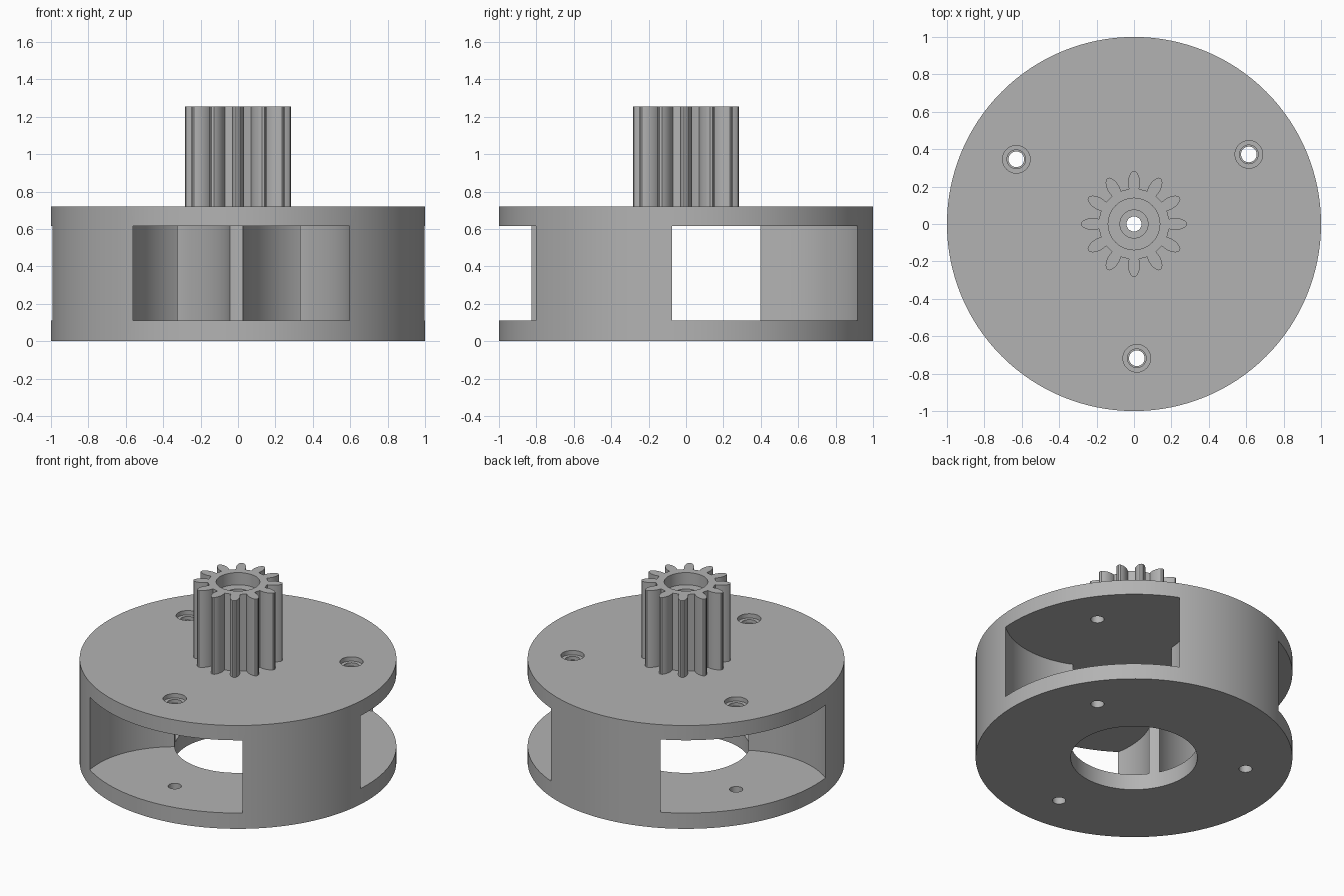
import bpy, bmesh, math
from mathutils import Vector, Matrix

if "Cube" in bpy.data.objects:
    bpy.data.objects.remove(bpy.data.objects["Cube"], do_unlink=True)

grey = bpy.data.materials.new("plain grey")
grey.use_nodes = True
colour = (0.45, 0.45, 0.45, 1)
grey.diffuse_color = colour
grey.node_tree.nodes["Principled BSDF"].inputs["Base Color"].default_value = colour


def prism(name, outline, z0, z1):
    """Extrude a closed 2D outline from z0 up to z1."""
    bm = bmesh.new()
    base = bm.faces.new([bm.verts.new((x, y, z0)) for x, y in outline])
    top = bmesh.ops.extrude_face_region(bm, geom=[base])["geom"]
    verts = [g for g in top if isinstance(g, bmesh.types.BMVert)]
    bmesh.ops.translate(bm, verts=verts, vec=(0, 0, z1 - z0))
    bmesh.ops.recalc_face_normals(bm, faces=bm.faces)
    mesh = bpy.data.meshes.new(name)
    bm.to_mesh(mesh)
    bm.free()
    mesh.materials.append(grey)
    obj = bpy.data.objects.new(name, mesh)
    bpy.context.collection.objects.link(obj)
    return obj


def circle(radius, centre=(0, 0), sides=48):
    return [(centre[0] + radius * math.cos(math.tau * i / sides),
             centre[1] + radius * math.sin(math.tau * i / sides)) for i in range(sides)]


def select(obj):
    bpy.ops.object.select_all(action="DESELECT")
    obj.select_set(True)
    bpy.context.view_layer.objects.active = obj


def cut(obj, outline, z0, z1):
    """Remove a prism from obj."""
    cutter = prism("cutter", outline, z0, z1)
    cutter.hide_render = True
    mod = obj.modifiers.new("cut", "BOOLEAN")
    mod.operation, mod.solver, mod.object = "DIFFERENCE", "EXACT", cutter
    select(obj)
    bpy.ops.object.modifier_apply(modifier=mod.name)
    bpy.data.objects.remove(cutter, do_unlink=True)


def smooth(obj):
    select(obj)
    bpy.ops.object.shade_smooth_by_angle(angle=math.radians(25))


FLOOR, CEILING, PLATE_TOP, GEAR_TOP = 0.11, 0.617, 0.72, 1.255

# Drum with three round planet pockets and their pin holes
carrier = prism("planet_carrier", circle(1, sides=128), 0, PLATE_TOP)
pins = []
for k in range(3):
    angle = math.radians(31.2 + 120 * k)
    pins.append((0.718 * math.cos(angle), 0.718 * math.sin(angle)))
for pin in pins:
    cut(carrier, circle(0.588, pin, 96), FLOOR, CEILING)

# Large opening in the underside, running up to the top plate
cut(carrier, circle(0.4, sides=80), -0.1, CEILING)

# Pin holes with screw-head recesses
for pin in pins:
    cut(carrier, circle(0.042, pin, 32), -0.1, 0.9)
    cut(carrier, circle(0.05, pin, 32), CEILING + 0.05, 0.9)
    cut(carrier, circle(0.074, pin, 32), PLATE_TOP - 0.03, 0.9)

# Shaft recess below the gear
cut(carrier, circle(0.04), 0.5, 0.9)
cut(carrier, circle(0.11), 0.5, CEILING + 0.06)
smooth(carrier)

# Twelve-tooth gear: half a tooth as (half width, radius), mirrored and repeated
flank = [(0.027, 0.188), (0.031, 0.205), (0.032, 0.225), (0.029, 0.245),
         (0.022, 0.265), (0.012, 0.279)]
tooth = [(r, -w) for w, r in flank] + [(0.283, 0)] + [(r, w) for w, r in reversed(flank)]
gap = [Matrix.Rotation(math.radians(a), 2) @ Vector((0.188, 0)) for a in (12, 15, 18)]
outline = []
for k in range(12):
    turn = Matrix.Rotation(math.tau * k / 12, 2)
    outline += [tuple(turn @ Vector(p)) for p in tooth + gap]
gear = prism("sun_gear", outline, PLATE_TOP, GEAR_TOP)

# Stepped bore through the gear
cut(gear, circle(0.04), 0.5, 1.4)
cut(gear, circle(0.075), GEAR_TOP - 0.15, 1.4)
cut(gear, circle(0.138), GEAR_TOP - 0.085, 1.4)
smooth(gear)
